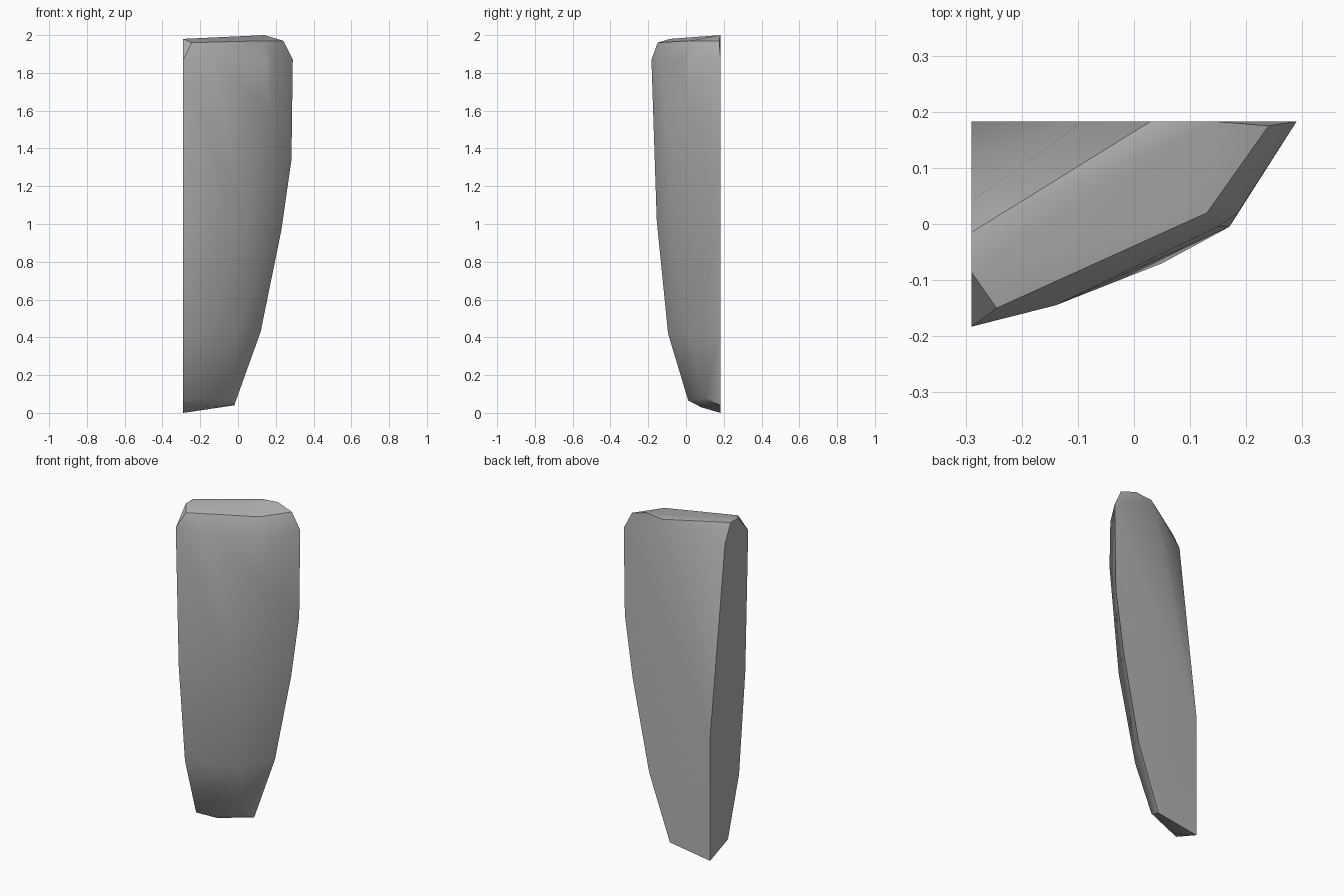
import bpy
import bmesh
import math

# Start without the default cube
default_cube = bpy.data.objects.get("Cube")
if default_cube:
    bpy.data.objects.remove(default_cube, do_unlink=True)

LEFT, BACK = -.29, .183


def make_material(name, color):
    material = bpy.data.materials.new(name)
    material.use_nodes = True
    material.diffuse_color = color
    material.node_tree.nodes["Principled BSDF"].inputs["Base Color"].default_value = color
    return material


def hull_object(name, points, material):
    """Wrap a faceted stone skin around a set of outline points."""
    mesh = bpy.data.meshes.new(name)
    bm = bmesh.new()
    for point in points:
        bm.verts.new(point)
    bmesh.ops.convex_hull(bm, input=bm.verts[:])
    loose = [v for v in bm.verts if not v.link_faces]
    bmesh.ops.delete(bm, geom=loose, context="VERTS")
    bmesh.ops.dissolve_limit(bm, angle_limit=math.radians(1),
                             verts=bm.verts[:], edges=bm.edges[:])
    bmesh.ops.recalc_face_normals(bm, faces=bm.faces[:])
    bm.to_mesh(mesh)
    bm.free()
    mesh.materials.append(material)
    obj = bpy.data.objects.new(name, mesh)
    bpy.context.collection.objects.link(obj)
    return obj


# Flat back outline (x, z), from the lower corner around to the rear chamfer
back_outline = [(LEFT, 0), (-.02, .04), (.12, .43), (.23, .97), (.283, 1.34),
                (.29, 1.87), (.14, 2), (.03, 1.99), (-.09, 1.74), (LEFT, .75)]

# Flat left outline (y, z), from the base up the front and over the rear chamfer
left_outline = [(.012, .065), (-.095, .42), (-.155, 1.02), (-.183, 1.87),
                (-.085, 1.98), (-.015, 1.98), (.04, 1.87)]

# Rounded front ridge, from the base to the shoulder
front_ridge = [(-.2, .08, .03), (-.04, .1, .08), (0, .01, .42), (.05, -.07, 1),
               (.17, -.005, 1.6), (.185, .02, 1.87), (.15, -.005, 1.86),
               (-.14, -.145, 1.87)]

# Rim of the sloping top
top_rim = [(.24, .175, 1.97), (.13, .02, 1.97), (-.245, -.15, 1.96)]

points = [(x, BACK, z) for x, z in back_outline]
points += [(LEFT, y, z) for y, z in left_outline]
points += front_ridge + top_rim

stone = make_material("stone grey", (.45, .45, .45, 1))
slab = hull_object("rock_slab", points, stone)

# Smooth the worn front while keeping the cut edges crisp
bpy.ops.object.select_all(action="DESELECT")
slab.select_set(True)
bpy.context.view_layer.objects.active = slab
bpy.ops.object.shade_smooth_by_angle(angle=math.radians(38))
